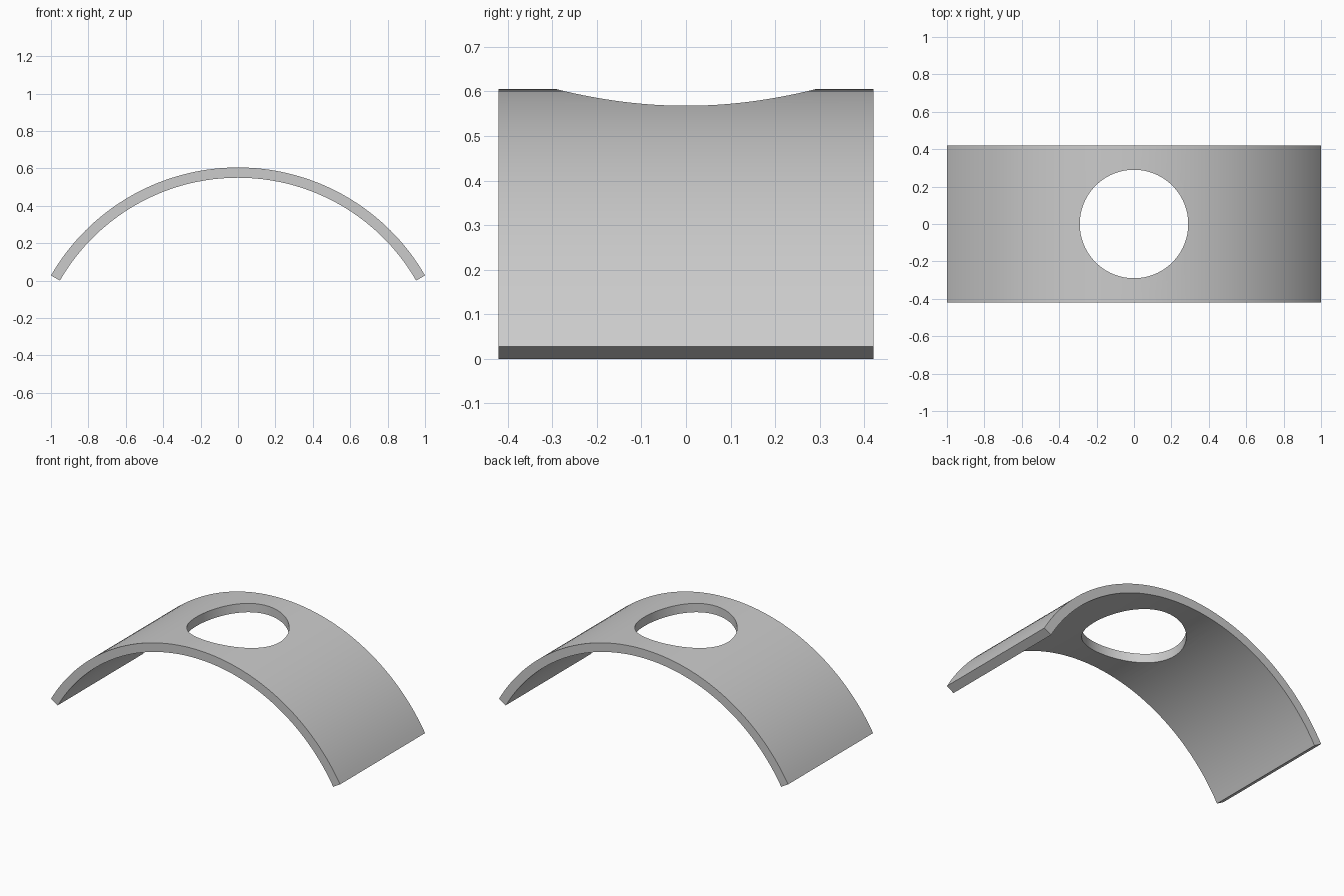
import bpy
import bmesh
from math import sin, cos, radians

cube = bpy.data.objects.get("Cube")
if cube:
    bpy.data.objects.remove(cube, do_unlink=True)

HALF_ANGLE = radians(60)
OUTER = 1 / sin(HALF_ANGLE)
INNER = OUTER - 0.055
CENTRE_Z = -INNER * cos(HALF_ANGLE)
HALF_WIDTH = 0.42
HOLE_RADIUS = 0.29
STEPS = 72

# Plain grey material
grey = bpy.data.materials.new("plain grey")
grey.use_nodes = True
colour = (0.6, 0.6, 0.6, 1)
grey.diffuse_color = colour
grey.node_tree.nodes["Principled BSDF"].inputs["Base Color"].default_value = colour


def arc(radius):
    angles = [HALF_ANGLE * (2 * i / STEPS - 1) for i in range(STEPS + 1)]
    return [(radius * sin(a), -HALF_WIDTH, CENTRE_Z + radius * cos(a)) for a in angles]


# Curved band: arc profile extruded from front to back
bm = bmesh.new()
profile = [bm.verts.new(p) for p in arc(OUTER) + arc(INNER)[::-1]]
face = bm.faces.new(profile)
extruded = bmesh.ops.extrude_face_region(bm, geom=[face])["geom"]
moved = [v for v in extruded if isinstance(v, bmesh.types.BMVert)]
bmesh.ops.translate(bm, verts=moved, vec=(0, 2 * HALF_WIDTH, 0))
bmesh.ops.recalc_face_normals(bm, faces=bm.faces)
mesh = bpy.data.meshes.new("curved_band")
bm.to_mesh(mesh)
bm.free()
mesh.materials.append(grey)
band = bpy.data.objects.new("curved_band", mesh)
bpy.context.collection.objects.link(band)

# Vertical round hole through the crown
bpy.ops.mesh.primitive_cylinder_add(vertices=96, radius=HOLE_RADIUS, depth=1, location=(0, 0, 0.6))
cutter = bpy.context.object
cutter.name = "hole_cutter"
cutter.hide_render = True
cutter.data.materials.append(grey)
cut = band.modifiers.new("round_hole", 'BOOLEAN')
cut.operation = 'DIFFERENCE'
cut.solver = 'EXACT'
cut.object = cutter

bpy.ops.object.select_all(action='DESELECT')
band.select_set(True)
bpy.context.view_layer.objects.active = band
bpy.ops.object.modifier_apply(modifier=cut.name)
bpy.data.objects.remove(cutter, do_unlink=True)

# Smooth curves with crisp edges
bpy.ops.object.shade_smooth_by_angle(angle=radians(30))
